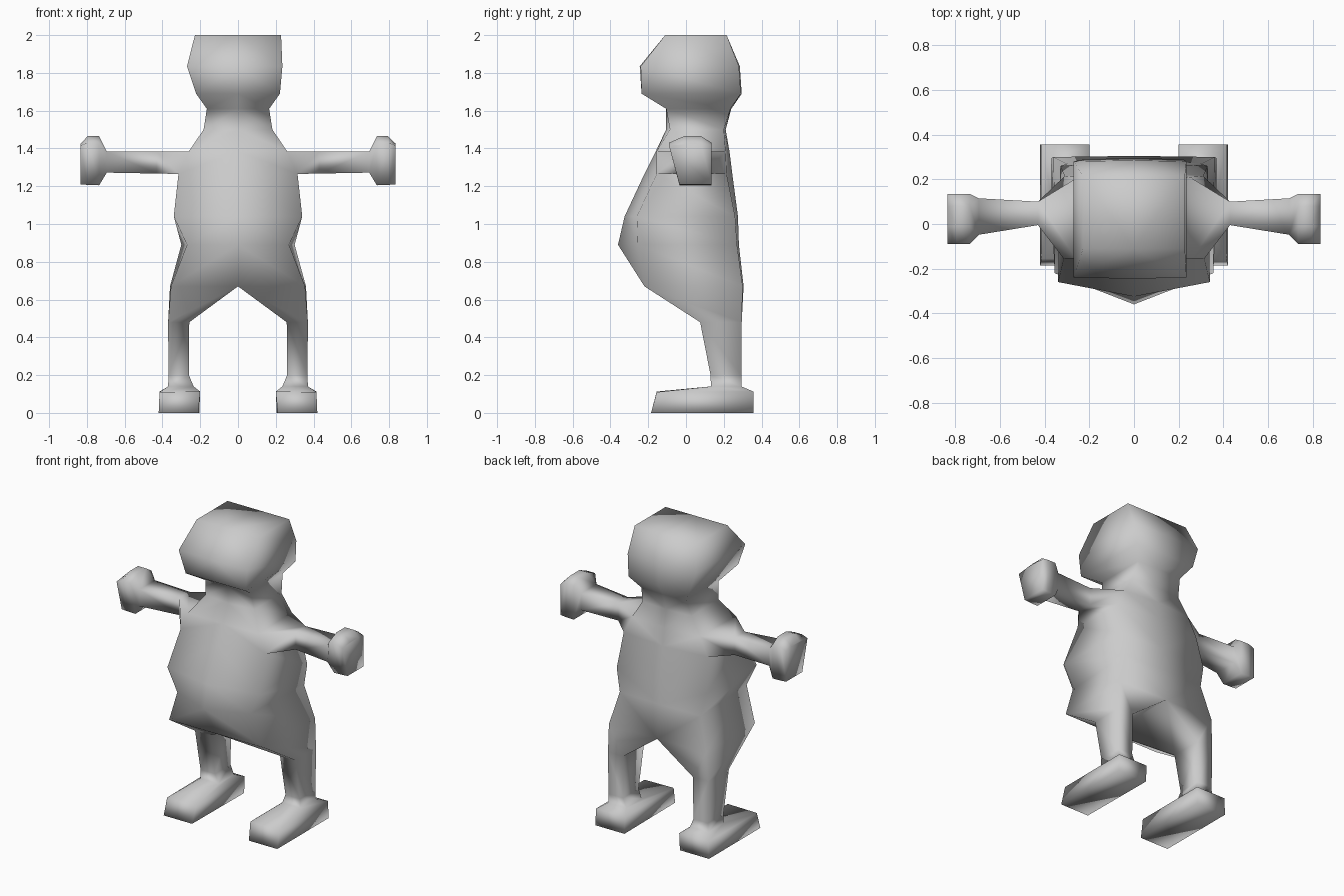
import bpy, bmesh

if "Cube" in bpy.data.objects:
    bpy.data.objects.remove(bpy.data.objects["Cube"])

mat = bpy.data.materials.new("plain grey")
mat.diffuse_color = (0.6, 0.6, 0.6, 1)
mat.use_nodes = True
mat.node_tree.nodes["Principled BSDF"].inputs["Base Color"].default_value = mat.diffuse_color

bm = bmesh.new()


def ring(points, s):
    return [bm.verts.new((s * x, y, z)) for x, y, z in points]


def bridge(a, b, closed=True):
    n = len(a)
    for i in range(n if closed else n - 1):
        j = (i + 1) % n
        bm.faces.new((a[i], a[j], b[j], b[i]))


def loft(rings):
    for a, b in zip(rings, rings[1:]):
        bridge(a, b)


# Torso and head levels: z, front middle y, front corner x y, back corner x y, back middle y
LEVELS = [
    (2.00, -.11, .228, -.11, .228, .215, .215),
    (1.835, -.245, .235, -.24, .235, .28, .285),
    (1.69, -.235, .222, -.235, .222, .29, .295),
    (1.61, -.105, .165, -.105, .165, .235, .24),
    (1.50, -.105, .182, -.085, .182, .20, .21),
    (1.385, -.16, .26, -.155, .25, .21, .23),
    (1.265, -.22, .315, -.155, .31, .215, .245),
    (1.04, -.325, .34, -.26, .33, .26, .275),
    (0.89, -.36, .27, -.255, .30, .27, .28),
    (0.67, -.22, .355, -.22, .36, .30, .305),
]
SHOULDER = 5

for s in (1, -1):
    # Torso, neck and head
    body = [ring([(0, fm, z), (fx, fy, z), (bx, by, z), (0, bk, z)], s)
            for z, fm, fx, fy, bx, by, bk in LEVELS]
    for i, (a, b) in enumerate(zip(body, body[1:])):
        for k in range(3):
            if not (i == SHOULDER and k == 1):      # gap for the arm
                bm.faces.new((a[k], a[k + 1], b[k + 1], b[k]))
    bm.faces.new(body[0])

    # Arm, wrist and fist: x, front y, back y, bottom z, top z
    up, low = body[SHOULDER], body[SHOULDER + 1]
    arm = [[up[1], up[2], low[2], low[1]]]
    for x, f, b, lo, hi in ((.43, -.005, .10, 1.267, 1.383),
                            (.695, -.048, .115, 1.272, 1.383)):
        arm.append(ring([(x, f, hi), (x, b, hi), (x, b, lo), (x, f, lo)], s))
    loft(arm)
    # Fist with a bevelled top
    fist = []
    for x, top, lo in ((.735, 1.465, 1.205), (.795, 1.465, 1.207), (.835, 1.425, 1.21)):
        side = min(top - .01, 1.43)
        fist.append(ring([(x, -.01, top), (x, .08, top), (x, .135, side),
                          (x, .135, lo), (x, -.035, lo), (x, -.09, side)], s))
    loft(fist)
    bm.faces.new(fist[-1])
    w, h = arm[-1], fist[0]
    for f in ((w[0], w[1], h[1], h[0]), (w[1], h[2], h[1]), (w[1], w[2], h[3], h[2]),
              (w[2], w[3], h[4], h[3]), (w[3], w[0], h[5], h[4]), (w[0], h[0], h[5])):
        bm.faces.new(f)

    # Leg: hip half section down to the ankle
    leg = [body[-1]]
    for z, xi, xo, f, b in ((.48, .258, .37, .075, .295), (.20, .26, .368, .13, .293),
                            (.14, .235, .37, .132, .293)):
        leg.append(ring([(xi, f, z), (xo, f, z), (xo, b, z), (xi, b, z)], s))
    # Foot
    leg.append(ring([(.20, -.155, .113), (.415, -.155, .11),
                     (.415, .357, .113), (.20, .357, .113)], s))
    leg.append(ring([(.21, -.185, 0), (.42, -.185, 0), (.42, .357, 0), (.205, .357, 0)], s))
    loft(leg)
    bm.faces.new(leg[-1])

# Weld both halves, drop the inner crotch wall shared along the middle
bmesh.ops.remove_doubles(bm, verts=bm.verts, dist=.0005)
for v in bm.verts:
    if 1.8 < v.co.z < 1.9 and v.co.x < -.1:         # slightly wider cheek
        v.co.x = -.27
bmesh.ops.recalc_face_normals(bm, faces=bm.faces)

mesh = bpy.data.meshes.new("body")
bm.to_mesh(mesh)
bm.free()
mesh.materials.append(mat)
for p in mesh.polygons:
    p.use_smooth = True
bpy.context.collection.objects.link(bpy.data.objects.new("body", mesh))
